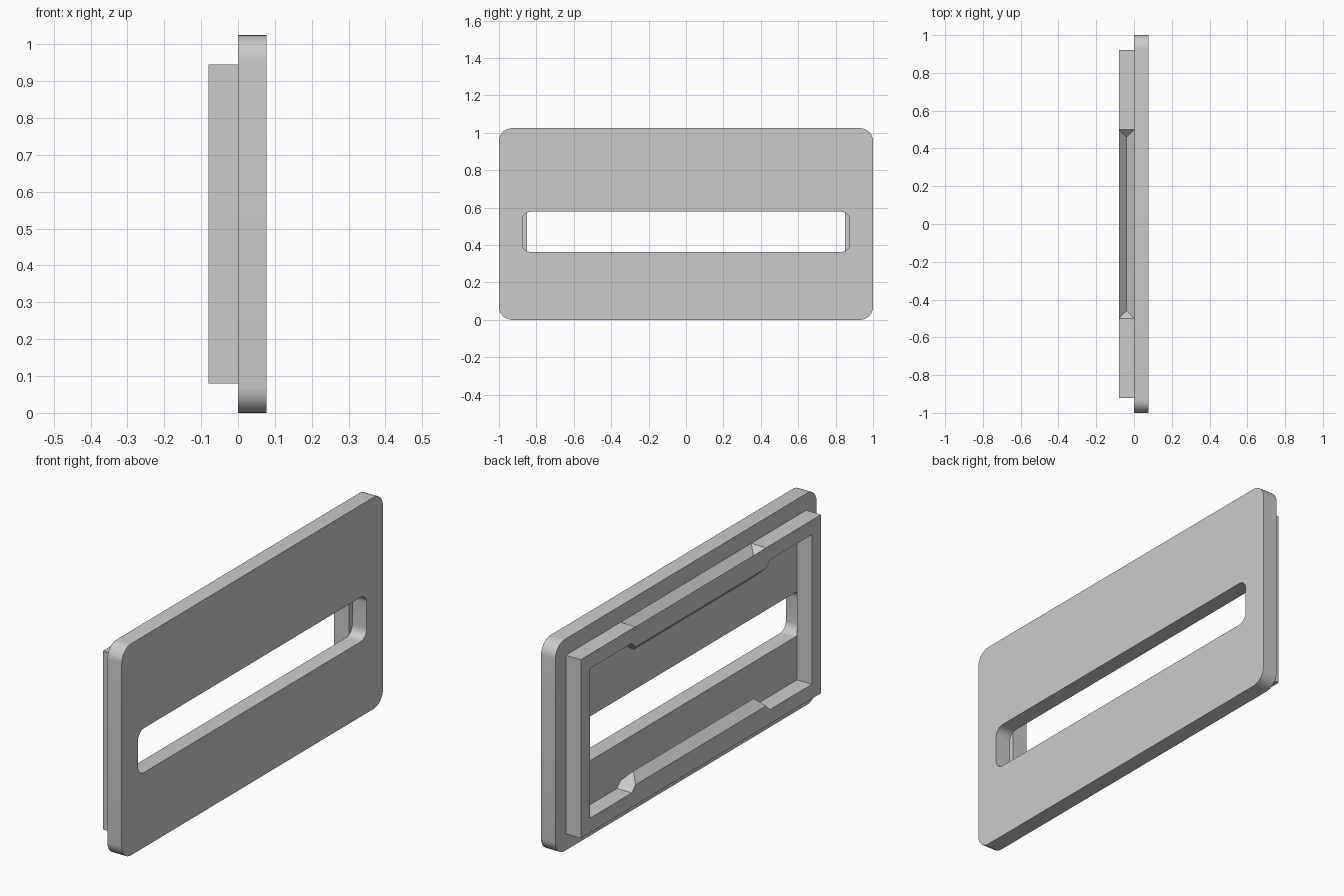
import bpy
import bmesh
import math
from mathutils import Vector

default = bpy.data.objects.get("Cube")
if default:
    bpy.data.objects.remove(default, do_unlink=True)

grey = bpy.data.materials.new("plain_grey")
grey.use_nodes = True
colour = (0.6, 0.6, 0.6, 1.0)
grey.diffuse_color = colour
grey.node_tree.nodes["Principled BSDF"].inputs["Base Color"].default_value = colour


def finish(bm, name):
    bmesh.ops.recalc_face_normals(bm, faces=bm.faces)
    mesh = bpy.data.meshes.new(name)
    bm.to_mesh(mesh)
    bm.free()
    mesh.materials.append(grey)
    obj = bpy.data.objects.new(name, mesh)
    bpy.context.collection.objects.link(obj)
    return obj


def box(name, x, y, z, radius=0.0):
    """Box from (min, max) ranges; radius rounds the edges that run along x."""
    bm = bmesh.new()
    bmesh.ops.create_cube(bm, size=1)
    for v in bm.verts:
        v.co = [r[0] if c < 0 else r[1] for c, r in zip(v.co, (x, y, z))]
    if radius:
        edges = [e for e in bm.edges
                 if abs(e.verts[0].co.x - e.verts[1].co.x) > 1e-5]
        bmesh.ops.bevel(bm, geom=edges, offset=radius, segments=8,
                        profile=0.5, affect='EDGES')
    return finish(bm, name)


def hull(name, points):
    bm = bmesh.new()
    for p in points:
        bm.verts.new(p)
    bmesh.ops.convex_hull(bm, input=bm.verts)
    bmesh.ops.dissolve_limit(bm, angle_limit=0.01, verts=bm.verts, edges=bm.edges)
    return finish(bm, name)


def combine(target, other, operation):
    mod = target.modifiers.new(operation.lower(), 'BOOLEAN')
    mod.operation = operation
    mod.solver = 'EXACT'
    mod.object = other
    bpy.context.view_layer.objects.active = target
    bpy.ops.object.modifier_apply(modifier=mod.name)
    bpy.data.objects.remove(other, do_unlink=True)


# Overall sizes
HEIGHT, THICK = 1.025, 0.077
DEPTH = 0.08                      # frame depth behind the plate
LOW, HIGH, WALL = 0.08, 0.945, 0.07
MID = (LOW + HIGH) / 2

# Face plate with a long rounded slot
plate = box("face_plate", (0, THICK), (-1, 1), (0, HEIGHT), 0.07)
slot = box("slot_cutter", (-0.1, 0.2), (-0.875, 0.875), (0.363, 0.578), 0.045)
combine(plate, slot, 'DIFFERENCE')

# Rectangular frame behind the plate
frame = box("rear_frame", (-DEPTH, 0), (-0.92, 0.92), (LOW, HIGH))
opening = box("opening_cutter", (-0.2, 0.1), (-0.85, 0.85),
              (LOW + WALL, HIGH - WALL))
combine(frame, opening, 'DIFFERENCE')

# Folded grooves: a hipped ridge inside each long wall, a matching notch outside
half, half_len = DEPTH / 2, 0.5
offset = WALL * math.sqrt(2)      # wall thickness measured across the fold
for side in (-1, 1):
    def layer(width, length, height):
        z = LOW + height
        if side > 0:
            z = 2 * MID - z
        return [Vector((-half + sx * width, sy * length, z))
                for sx in (-1, 1) for sy in (-1, 1)]

    foot = WALL - 0.02
    ridge = hull("ridge",
                 layer(half, half_len + offset - foot, foot)
                 + layer(half, half_len, offset)
                 + layer(0, half_len - half, offset + half)[:2])
    combine(frame, ridge, 'UNION')
    notch = hull("notch_cutter",
                 layer(half + 0.02, half_len + 0.02, -0.02)
                 + layer(0, half_len - half, half)[:2])
    combine(frame, notch, 'DIFFERENCE')

# Smooth the rounded corners while keeping the hard edges
bpy.ops.object.select_all(action='DESELECT')
plate.select_set(True)
bpy.context.view_layer.objects.active = plate
bpy.ops.object.shade_smooth_by_angle(angle=math.radians(30))
